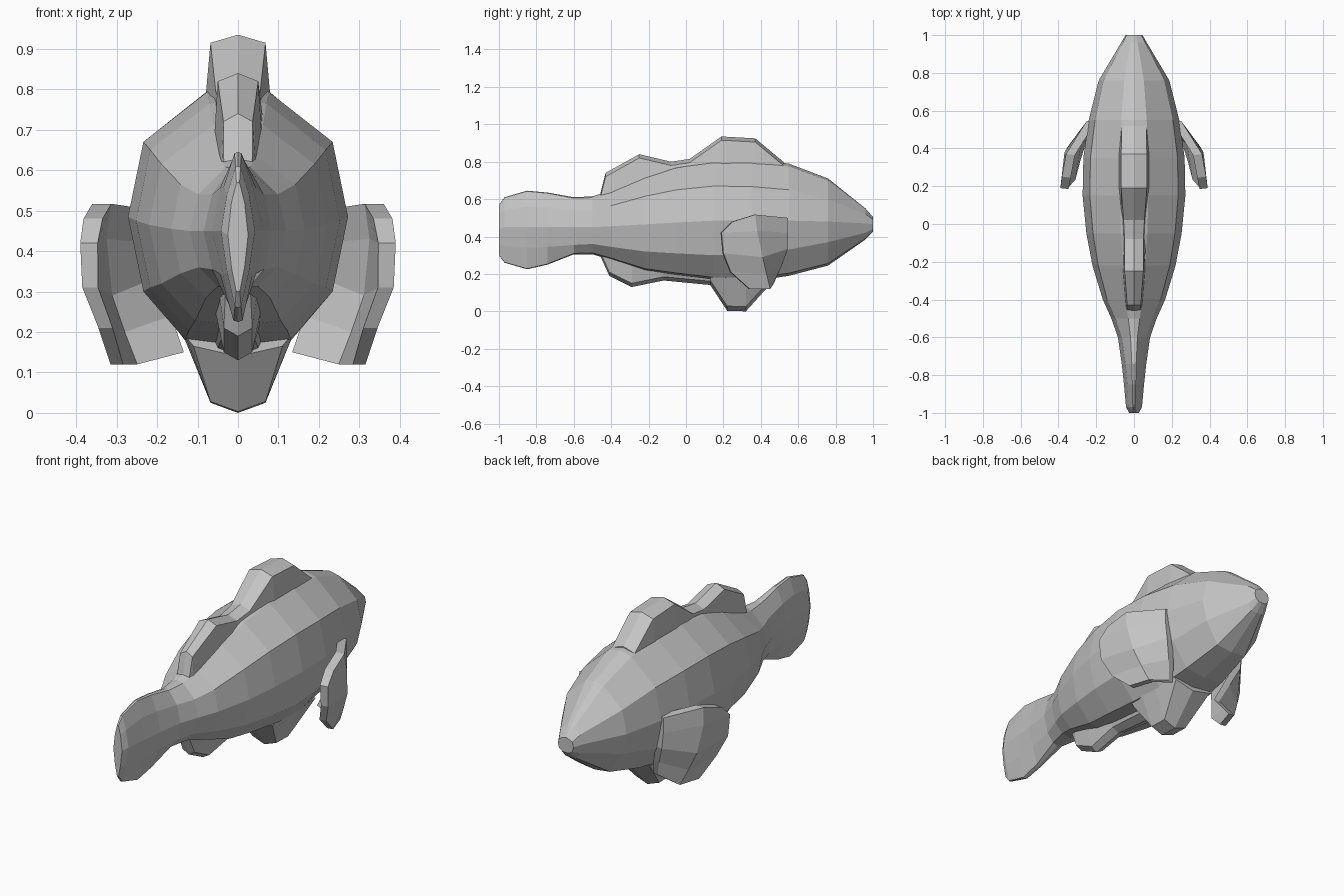
import bpy, bmesh

grey = bpy.data.materials.new("grey")
grey.diffuse_color = (0.55, 0.55, 0.55, 1)


def finish(name, bm):
    bmesh.ops.recalc_face_normals(bm, faces=bm.faces)
    me = bpy.data.meshes.new(name)
    bm.to_mesh(me)
    bm.free()
    me.materials.append(grey)
    ob = bpy.data.objects.new(name, me)
    bpy.context.collection.objects.link(ob)
    return ob


def loft(name, sections):
    """Skin (y, half outline) sections; the half outline runs centre to centre."""
    bm = bmesh.new()
    rings = []
    for y, half in sections:
        outline = half + [(-x, z) for x, z in reversed(half) if x > 0]
        rings.append([bm.verts.new((x, y, z)) for x, z in outline])
    n = len(rings[0])
    for a, b in zip(rings, rings[1:]):
        for i in range(n):
            j = (i + 1) % n
            bm.faces.new((a[i], a[j], b[j], b[i]))
    bm.faces.new(rings[0])
    bm.faces.new(rings[-1])
    return finish(name, bm)


# Body and tail: y, half width, top, shoulder, middle, lower, bottom, boxiness
stations = [
    (-1.00, .025, .57, .52, .44, .36, .30, 0),
    (-.97, .042, .61, .54, .45, .35, .26, 0),
    (-.85, .053, .645, .56, .45, .34, .225, .1),
    (-.74, .065, .635, .555, .45, .345, .25, .2),
    (-.60, .085, .61, .54, .45, .355, .305, .5),
    (-.50, .12, .615, .54, .45, .36, .305, .8),
    (-.40, .165, .645, .565, .455, .345, .275, 1),
    (-.22, .22, .725, .615, .465, .32, .215, 1),
    (-.05, .252, .78, .65, .475, .31, .19, 1),
    (.15, .272, .81, .67, .485, .30, .165, 1),
    (.35, .268, .812, .667, .488, .31, .16, 1),
    (.55, .24, .79, .65, .485, .33, .19, 1),
    (.76, .187, .71, .60, .48, .37, .245, 1),
    (.96, .068, .55, .52, .47, .42, .385, 1),
    (1.0, .045, .505, .49, .465, .44, .425, 1),
]
body = []
for y, w, zt, zs, zm, zl, zb, s in stations:
    body.append((y, [
        (0, zt), ((.15 + .13 * s) * w, zt - .06 * w), ((.65 + .21 * s) * w, zs),
        (w, zm), ((.65 + .21 * s) * w, zl), ((.18 + .3 * s) * w, zb + .06 * w), (0, zb)]))
loft("body", body)


# Fins on the centre line: y, ridge height, edge half width, root half width, root height
def centre_fin(name, rows, drop):
    loft(name, [(y, [(0, zr), (we, zr - drop), (wr, zroot), (0, zroot)])
                for y, zr, we, wr, zroot in rows])


centre_fin("dorsal_fin", [
    (-.46, .62, .035, .042, .56), (-.43, .74, .036, .047, .56),
    (-.25, .84, .05, .06, .66), (-.08, .80, .05, .065, .70),
    (.02, .815, .055, .068, .72), (.19, .935, .068, .082, .76),
    (.37, .925, .068, .082, .76), (.52, .80, .065, .07, .74)], .02)
centre_fin("belly_fin", [
    (.13, .14, .11, .13, .19), (.22, .003, .068, .135, .19),
    (.32, 0, .068, .135, .19), (.46, .155, .11, .13, .19)], -.025)
centre_fin("rear_belly_fin", [
    (-.46, .30, .03, .04, .34), (-.41, .19, .035, .05, .32),
    (-.29, .13, .035, .06, .27), (-.12, .165, .04, .06, .24),
    (.14, .14, .05, .07, .20)], -.02)

# Side fins: outer surface rows from top to bottom, each front, middle, back
fin_rows = [
    [(.25, .545, .50), (.36, .37, .517), (.382, .25, .48)],
    [(.25, .545, .42), (.368, .38, .43), (.39, .19, .42)],
    [(.24, .545, .335), (.35, .41, .29), (.385, .20, .31)],
    [(.20, .51, .24), (.315, .43, .20), (.345, .24, .21)],
    [(.165, .47, .15), (.28, .45, .12), (.315, .34, .12)],
]


def side_fin(name, side):
    bm = bmesh.new()
    outer, inner = [], []
    for r, row in enumerate(fin_rows):
        t = .047 - .004 * r
        outer.append([bm.verts.new((side * x, y, z)) for x, y, z in row])
        inner.append([bm.verts.new((side * (x - t), y - .005, z)) for x, y, z in row])
    for g in (outer, inner):
        for a, b in zip(g, g[1:]):
            for i in range(2):
                bm.faces.new((a[i], a[i + 1], b[i + 1], b[i]))
    # Rim joining the outer and inner surfaces
    last = len(fin_rows) - 1
    rim = ([(0, c) for c in range(3)] + [(r, 2) for r in range(1, last + 1)]
           + [(last, 1), (last, 0)] + [(r, 0) for r in range(last - 1, 0, -1)])
    for (r, c), (q, d) in zip(rim, rim[1:] + rim[:1]):
        bm.faces.new((outer[r][c], outer[q][d], inner[q][d], inner[r][c]))
    finish(name, bm)


side_fin("right_side_fin", 1)
side_fin("left_side_fin", -1)
